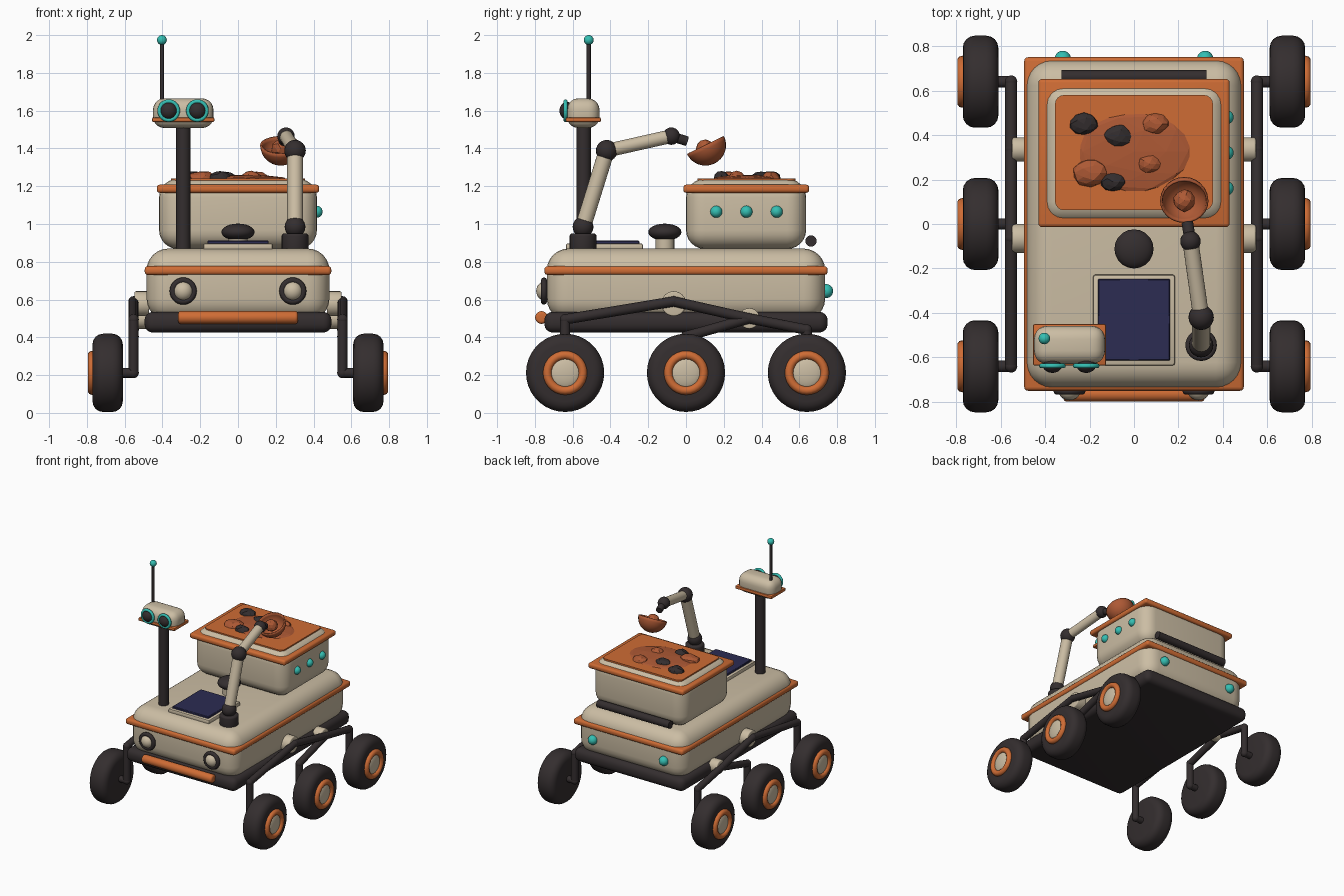
import bpy, bmesh, math, random
from mathutils import Vector, Matrix

if "Cube" in bpy.data.objects:
    bpy.data.objects.remove(bpy.data.objects["Cube"])

random.seed(4)


def material(name, rgb):
    m = bpy.data.materials.new(name)
    m.diffuse_color = (*rgb, 1)
    m.use_nodes = True
    m.node_tree.nodes["Principled BSDF"].inputs["Base Color"].default_value = m.diffuse_color
    return m


BEIGE = material("beige", (0.60, 0.51, 0.37))
ORANGE = material("orange", (0.62, 0.15, 0.035))
RUST = material("rust", (0.42, 0.10, 0.035))
DARK = material("charcoal", (0.034, 0.027, 0.028))
TEAL = material("teal", (0.035, 0.52, 0.45))
NAVY = material("navy", (0.025, 0.025, 0.085))


def finish(name, bm, mat, smooth=True):
    me = bpy.data.meshes.new(name)
    bmesh.ops.recalc_face_normals(bm, faces=bm.faces[:])
    bm.to_mesh(me)
    bm.free()
    me.materials.append(mat)
    ob = bpy.data.objects.new(name, me)
    bpy.context.collection.objects.link(ob)
    if smooth:
        bpy.ops.object.select_all(action='DESELECT')
        ob.select_set(True)
        bpy.context.view_layer.objects.active = ob
        bpy.ops.object.shade_smooth_by_angle(angle=math.radians(40))
    return ob


def box(name, x, y, z, mat, bevel=0.0, seg=3, upright_only=False):
    """Box from (min, max) pairs with rounded edges."""
    bm = bmesh.new()
    bmesh.ops.create_cube(bm, size=1)
    for v in bm.verts:
        v.co = [(a + b) / 2 + c * (b - a) for (a, b), c in zip((x, y, z), v.co)]
    if bevel:
        edges = [e for e in bm.edges if not upright_only
                 or abs(e.verts[0].co.z - e.verts[1].co.z) > 1e-4]
        bmesh.ops.bevel(bm, geom=edges, offset=bevel, segments=seg,
                        profile=0.5, affect='EDGES')
    return finish(name, bm, mat)


def rod(name, a, b, r, mat, sides=20, bevel=0.0):
    """Cylinder between two points."""
    a, b = Vector(a), Vector(b)
    bm = bmesh.new()
    bmesh.ops.create_cone(bm, cap_ends=True, segments=sides, radius1=r, radius2=r,
                          depth=(b - a).length)
    if bevel:
        rims = [e for e in bm.edges if abs(e.verts[0].co.z - e.verts[1].co.z) < 1e-5]
        bmesh.ops.bevel(bm, geom=rims, offset=bevel, segments=4,
                        profile=0.5, affect='EDGES')
    rot = (b - a).to_track_quat('Z', 'Y').to_matrix().to_4x4()
    bm.transform(Matrix.Translation((a + b) / 2) @ rot)
    return finish(name, bm, mat)


def ball(name, c, r, mat):
    """Sphere, or ellipsoid when r holds three radii."""
    r = r if isinstance(r, tuple) else (r, r, r)
    bm = bmesh.new()
    bmesh.ops.create_uvsphere(bm, u_segments=20, v_segments=12, radius=1)
    bm.transform(Matrix.Translation(c) @ Matrix.Diagonal((*r, 1)))
    return finish(name, bm, mat)


def rock(name, c, r, mat, jitter=0.08, detail=2):
    bm = bmesh.new()
    bmesh.ops.create_icosphere(bm, subdivisions=detail, radius=1)
    for v in bm.verts:
        v.co *= 1 + random.uniform(-jitter, jitter)
    bm.transform(Matrix.Translation(c) @ Matrix.Diagonal((*r, 1)))
    return finish(name, bm, mat, smooth=False)


def ring(name, c, axis, major, minor, mat, n=28, k=10):
    """Torus around an axis."""
    bm = bmesh.new()
    grid = []
    for i in range(n):
        t = 2 * math.pi * i / n
        row = []
        for j in range(k):
            p = 2 * math.pi * j / k
            d = major + minor * math.cos(p)
            row.append(bm.verts.new((d * math.cos(t), d * math.sin(t), minor * math.sin(p))))
        grid.append(row)
    for i in range(n):
        for j in range(k):
            i2, j2 = (i + 1) % n, (j + 1) % k
            bm.faces.new((grid[i][j], grid[i2][j], grid[i2][j2], grid[i][j2]))
    rot = Vector(axis).to_track_quat('Z', 'Y').to_matrix().to_4x4()
    bm.transform(Matrix.Translation(c) @ rot)
    return finish(name, bm, mat)


# Body and chassis
box("chassis", (-0.495, 0.495), (-0.75, 0.75), (0.425, 0.535), DARK, 0.045, 4)
box("body", (-0.484, 0.484), (-0.737, 0.737), (0.49, 0.87), BEIGE, 0.115, 6)
box("body_trim", (-0.494, 0.494), (-0.75, 0.75), (0.73, 0.777), ORANGE, 0.018)
rod("bumper", (-0.317, -0.765, 0.505), (0.317, -0.765, 0.505), 0.034, ORANGE, 20, 0.015)
for x in (-0.29, 0.29):
    ring("headlight_ring", (x, -0.752, 0.645), (0, 1, 0), 0.056, 0.016, DARK)
    ball("headlight_lens", (x, -0.745, 0.645), (0.052, 0.048, 0.052), BEIGE)
for x in (-0.32, 0.32):
    ball("tail_light", (x, 0.742, 0.645), 0.037, TEAL)

# Cargo box with soil and rocks
box("cargo_box", (-0.418, 0.418), (0.0, 0.636), (0.868, 1.24), BEIGE, 0.1, 6)
box("cargo_trim", (-0.43, 0.43), (-0.014, 0.652), (1.165, 1.208), ORANGE, 0.016)
box("soil", (-0.355, 0.355), (0.062, 0.58), (1.2, 1.242), ORANGE, 0.04, 4, True)
rock("soil_mound", (0, 0.325, 1.235), (0.27, 0.19, 0.026), RUST, 0.03)
for x, y, r, m in ((-0.225, 0.45, 0.065, DARK), (-0.07, 0.395, 0.067, DARK),
                   (-0.095, 0.19, 0.055, DARK), (0.095, 0.45, 0.06, RUST),
                   (0.07, 0.27, 0.056, RUST), (-0.195, 0.23, 0.08, RUST)):
    rock("cargo_rock", (x, y, 1.24), (r, r * 0.8, 0.04), m)
for y in (0.16, 0.32, 0.48):
    ball("side_light", (0.416, y, 1.065), 0.032, TEAL)
rod("rear_bar", (-0.325, 0.662, 0.91), (0.325, 0.662, 0.91), 0.03, DARK)

# Solar panel and dome
box("panel_frame", (-0.184, 0.184), (-0.636, -0.228), (0.86, 0.897), BEIGE, 0.01, 2)
box("panel_cells", (-0.162, 0.162), (-0.614, -0.247), (0.89, 0.912), NAVY, 0.004, 1)
rod("dome_stem", (0, -0.112, 0.86), (0, -0.112, 0.94), 0.05, BEIGE)
ball("dome", (0, -0.112, 0.957), (0.088, 0.088, 0.045), DARK)

# Mast and camera head
rod("mast", (-0.29, -0.542, 0.86), (-0.29, -0.542, 1.53), 0.038, DARK)
box("camera_head", (-0.45, -0.13), (-0.63, -0.458), (1.508, 1.665), BEIGE, 0.06, 5)
box("camera_trim", (-0.455, -0.125), (-0.637, -0.45), (1.539, 1.565), ORANGE, 0.009, 2)
for x in (-0.367, -0.215):
    ring("eye_ring", (x, -0.638, 1.6), (0, 1, 0), 0.049, 0.011, TEAL)
    ball("eye_lens", (x, -0.63, 1.6), (0.046, 0.04, 0.046), DARK)
rod("antenna", (-0.403, -0.515, 1.64), (-0.403, -0.515, 1.97), 0.011, DARK, 12)
ball("antenna_tip", (-0.403, -0.515, 1.974), 0.026, TEAL)

# Robot arm
shoulder, elbow = (0.302, -0.545, 0.985), (0.302, -0.42, 1.388)
wrist, hand = (0.254, -0.078, 1.465), (0.24, 0.005, 1.438)
rod("arm_base", (0.302, -0.545, 0.86), (0.302, -0.545, 0.95), 0.071, DARK, 24, 0.014)
for p, r in ((shoulder, 0.055), (elbow, 0.057), (wrist, 0.046)):
    ball("arm_joint", p, r, DARK)
rod("upper_arm", shoulder, elbow, 0.042, BEIGE)
rod("forearm", elbow, wrist, 0.036, BEIGE)
rod("hand", wrist, hand, 0.026, DARK)

# Scoop: open half-bowl tilted towards the front
bm = bmesh.new()
bmesh.ops.create_uvsphere(bm, u_segments=24, v_segments=16, radius=0.109)
bmesh.ops.delete(bm, geom=[v for v in bm.verts if v.co.z > 0.001], context='VERTS')
bm.transform(Matrix.Translation((0.226, 0.103, 1.418)) @ Matrix.Rotation(math.radians(26), 4, 'X'))
scoop = finish("scoop", bm, RUST)
shell = scoop.modifiers.new("shell", 'SOLIDIFY')
shell.thickness = 0.01
rock("scoop_rock", (0.226, 0.105, 1.4), (0.05, 0.05, 0.045), RUST)

# Wheels and rocker suspension, both sides
for s in (-1, 1):
    X = s * 0.553
    for y in (-0.64, 0, 0.64):
        rod("wheel", (s * 0.61, y, 0.212), (s * 0.77, y, 0.212), 0.207, DARK, 36, 0.055)
        ring("wheel_ring", (s * 0.773, y, 0.212), (1, 0, 0), 0.094, 0.023, ORANGE)
        ball("wheel_hub", (s * 0.765, y, 0.212), (0.025, 0.085, 0.085), BEIGE)
        rod("axle", (X, y, 0.212), (s * 0.63, y, 0.212), 0.026, DARK, 14)
    rocker = ((-0.64, 0.212), (-0.64, 0.495), (-0.065, 0.59), (0.335, 0.5))
    bogie = ((0, 0.212), (0, 0.405), (0.335, 0.5), (0.64, 0.44), (0.64, 0.212))
    for part, path in (("rocker", rocker), ("bogie", bogie)):
        for a, b in zip(path, path[1:]):
            rod(part + "_beam", (X, *a), (X, *b), 0.027, DARK, 14)
        for p in path:
            ball(part + "_joint", (X, *p), 0.028, DARK)
    for y, z, r in ((-0.065, 0.578, 0.066), (0.335, 0.5, 0.055)):
        rod("pivot", (s * 0.47, y, z), (s * 0.548, y, z), r, BEIGE, 24, 0.008)
